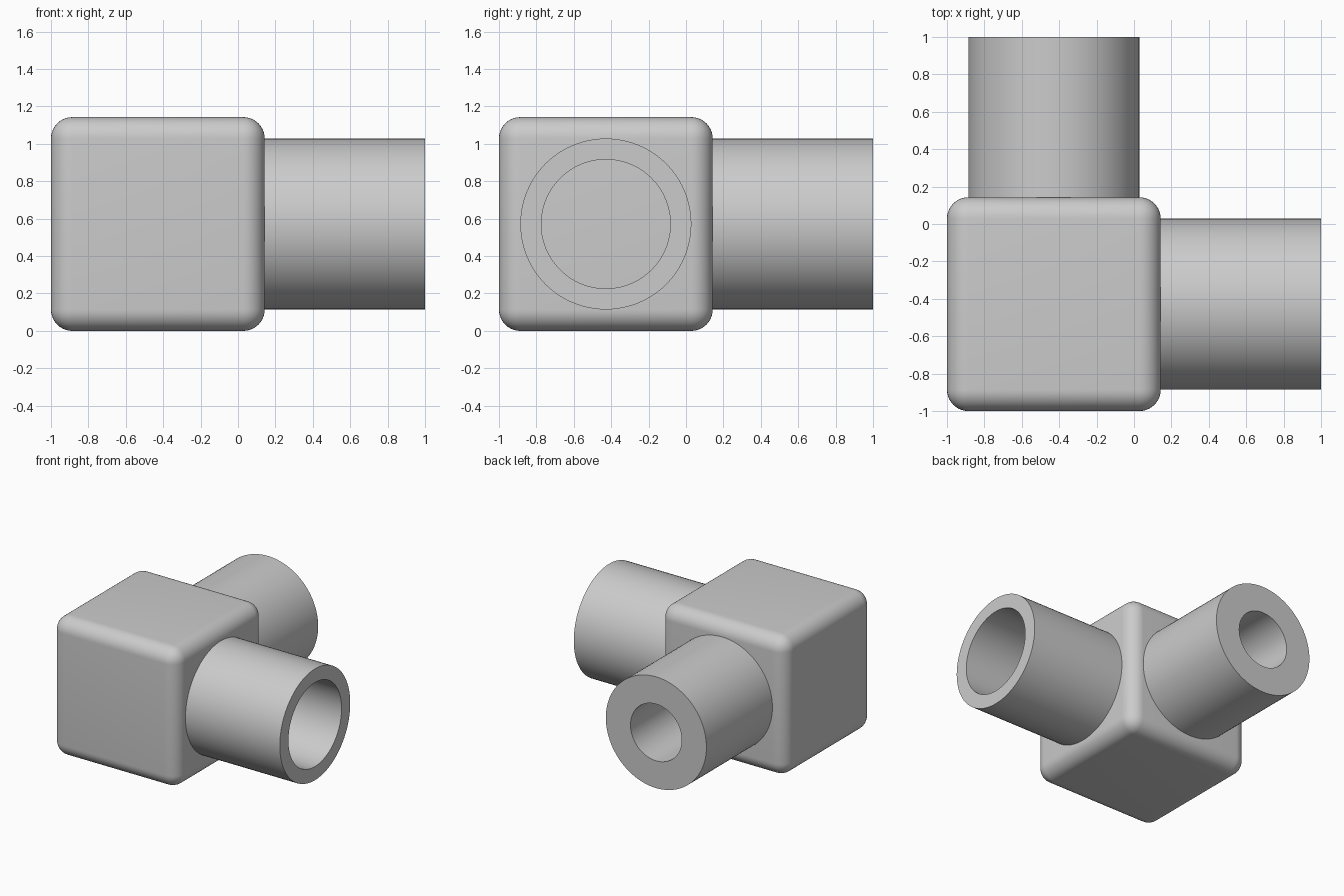
import bpy
import bmesh
from math import cos, sin, tau, radians
from mathutils import Matrix

if "Cube" in bpy.data.objects:
    bpy.data.objects.remove(bpy.data.objects["Cube"], do_unlink=True)

SIDE = 8 / 7               # edge of the corner block
CENTRE = (SIDE / 2 - 1, SIDE / 2 - 1, SIDE / 2)
FILLET = SIDE * 0.1
PIPE_RADIUS = SIDE * 0.4
PIPE_LENGTH = 2 - SIDE
SEGMENTS = 96

grey = bpy.data.materials.new("light_grey")
grey.use_nodes = True
grey.diffuse_color = (0.6, 0.6, 0.6, 1)
grey.node_tree.nodes["Principled BSDF"].inputs["Base Color"].default_value = grey.diffuse_color


def finish(bm, name):
    """Turn the bmesh into a shaded, coloured object."""
    bmesh.ops.recalc_face_normals(bm, faces=bm.faces)
    mesh = bpy.data.meshes.new(name)
    bm.to_mesh(mesh)
    bm.free()
    mesh.materials.append(grey)
    obj = bpy.data.objects.new(name, mesh)
    bpy.context.collection.objects.link(obj)
    bpy.ops.object.select_all(action="DESELECT")
    obj.select_set(True)
    bpy.context.view_layer.objects.active = obj
    bpy.ops.object.shade_smooth_by_angle(angle=radians(35))
    return obj


def block():
    """Corner block with rounded edges."""
    bm = bmesh.new()
    bmesh.ops.create_cube(bm, size=SIDE, matrix=Matrix.Translation(CENTRE))
    bmesh.ops.bevel(bm, geom=bm.edges[:], offset=FILLET, segments=10,
                    profile=0.5, affect="EDGES")
    finish(bm, "corner_block")


def pipe(name, bore, turn):
    """Hollow pipe standing on a block face, along +x before the turn."""
    bm = bmesh.new()
    base = SIDE / 2
    tip = base + PIPE_LENGTH
    profile = [(base, PIPE_RADIUS), (tip, PIPE_RADIUS), (tip, bore), (base, bore)]
    rings = [[bm.verts.new((x, r * cos(tau * i / SEGMENTS), r * sin(tau * i / SEGMENTS)))
              for i in range(SEGMENTS)] for x, r in profile]
    # the block face closes the bottom of the bore
    for a, b in zip(rings, rings[1:] + rings[:1]):
        for i in range(SEGMENTS):
            j = (i + 1) % SEGMENTS
            bm.faces.new((a[i], a[j], b[j], b[i]))
    bm.transform(Matrix.Translation(CENTRE) @ Matrix.Rotation(turn, 4, "Z"))
    finish(bm, name)


block()
pipe("left_pipe", 0.345, 0)
pipe("back_pipe", 0.233, tau / 4)
